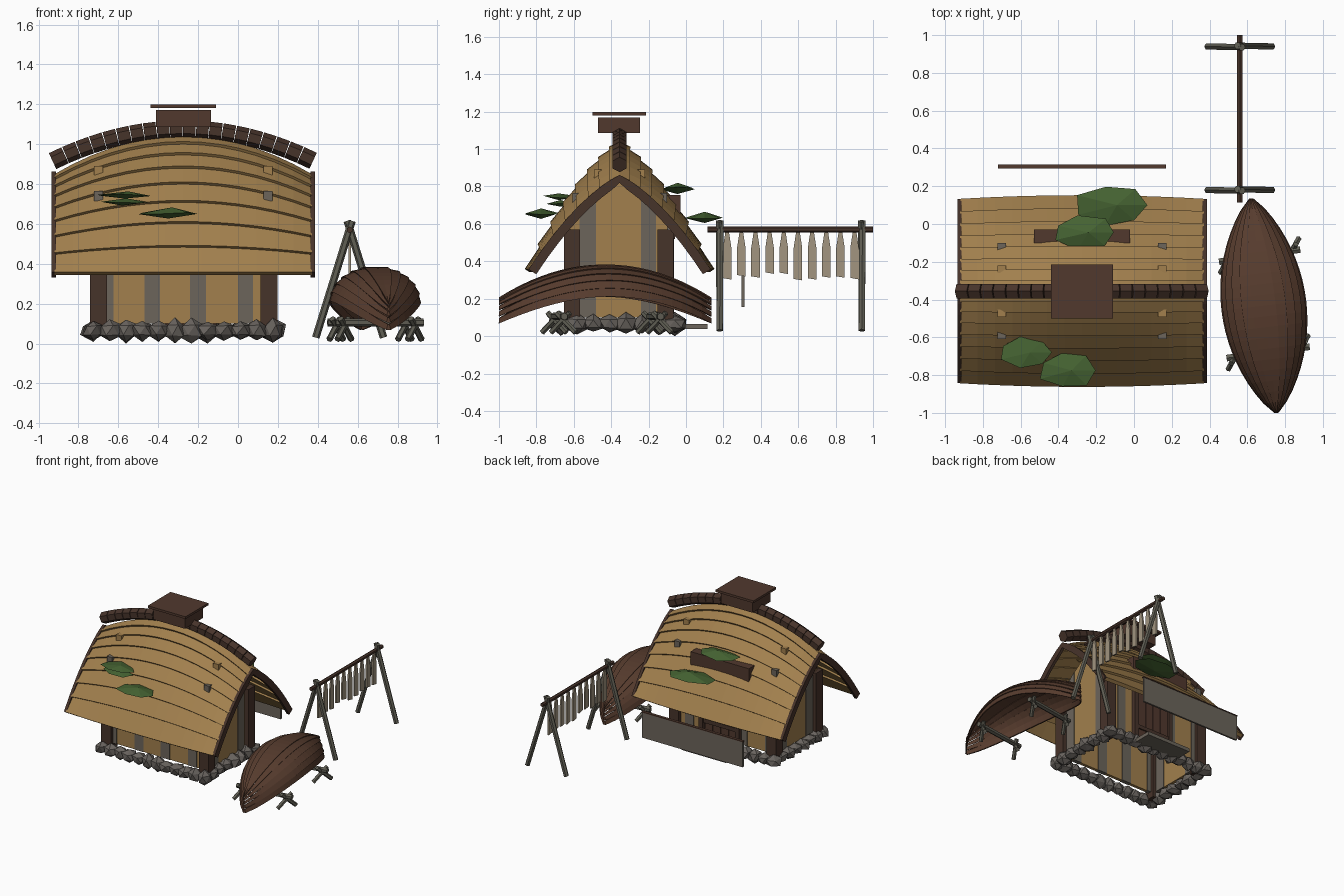
import bpy, bmesh, math, random
from mathutils import Vector

random.seed(4)
if "Cube" in bpy.data.objects:
    bpy.data.objects.remove(bpy.data.objects["Cube"])


def material(name, r, g, b):
    m = bpy.data.materials.new(name)
    m.use_nodes = True
    m.diffuse_color = (r, g, b, 1)
    m.node_tree.nodes["Principled BSDF"].inputs["Base Color"].default_value = (r, g, b, 1)
    return m


THATCH = material("golden wood", .36, .215, .075)
DARK = material("dark brown wood", .062, .033, .023)
BROWN = material("brown wood", .082, .04, .027)
HULL = material("hull brown", .095, .045, .027)
GREY = material("weathered grey wood", .15, .13, .105)
RACK = material("rack grey wood", .12, .115, .09)
STONE = material("stone", .14, .125, .112)
MOSS = material("moss green", .06, .125, .032)
FISH = material("dried fish", .36, .30, .215)


def finish(name, bm, mat):
    bmesh.ops.recalc_face_normals(bm, faces=bm.faces[:])
    mesh = bpy.data.meshes.new(name)
    bm.to_mesh(mesh)
    bm.free()
    mesh.materials.append(mat)
    ob = bpy.data.objects.new(name, mesh)
    bpy.context.collection.objects.link(ob)
    return ob


def loft(bm, rings):
    """Closed tube through equal rings of points, capped at both ends."""
    rows = [[bm.verts.new(p) for p in ring] for ring in rings]
    n = len(rows[0])
    for a, b in zip(rows, rows[1:]):
        for i in range(n):
            j = (i + 1) % n
            bm.faces.new((a[i], a[j], b[j], b[i]))
    bm.faces.new(rows[0])
    bm.faces.new(rows[-1])


def box(bm, x0, x1, y0, y1, z0, z1):
    loft(bm, [[(x, y0, z0), (x, y1, z0), (x, y1, z1), (x, y0, z1)] for x in (x0, x1)])


def beam(bm, a, b, r, sides=6):
    a, b = Vector(a), Vector(b)
    q = (b - a).to_track_quat('Z', 'Y')
    turns = [math.tau * (i + .5) / sides for i in range(sides)]
    loft(bm, [[p + q @ Vector((r * math.cos(t), r * math.sin(t), 0)) for t in turns] for p in (a, b)])


# Roof surface: r runs ridge to eave, u runs gable to gable
CX, CY, HALF = -.275, -.355, .645


def roof(u, r, side, lift=0.0):
    swell = 1 - u * u
    z = .35 + .5 * (1 - .55 * r - .45 * r * r) * (1 + .38 * swell)
    slope = Vector((.5 * (.55 + .9 * r), .475)).normalized()
    off = .475 * r * (1 + .04 * swell) + lift * slope.x
    return Vector((CX + HALF * u, CY + side * off, z + lift * slope.y))


# Lapped roof boards
for side, label in ((-1, "front"), (1, "back")):
    bm = bmesh.new()
    edges = [(k / 8) ** 1.12 for k in range(9)]
    for r0, r1 in zip(edges, edges[1:]):
        us = [-1 + i / 7 for i in range(15)]
        loft(bm, [[roof(u, r0, side, .0), roof(u, r1, side, .016),
                   roof(u, r1, side, -.012), roof(u, r0, side, -.025)] for u in us])
    finish("roof_boards_" + label, bm, THATCH)

# Barge boards along both gables
bm = bmesh.new()
for end in (-1, 1):
    for side in (-1, 1):
        rings = []
        for i in range(9):
            out, inn = roof(end, i / 8, side, .014), roof(end, i / 8, side, -.035)
            if i == 0:
                out.y = inn.y = CY
            step = Vector((end * .022, 0, 0))
            rings.append([out - step * .3, out + step * .7, inn + step * .7, inn - step * .3])
        loft(bm, rings)
finish("barge_boards", bm, DARK)

# Segmented ridge log
bm = bmesh.new()


def ridge(u):
    return Vector((CX + .655 * u, CY, 1.075 - .16 * u * u))


for i in range(20):
    u = -1 + i / 10
    beam(bm, ridge(u), ridge(u + .095), .044)
finish("ridge_log", bm, DARK)

# Smoke vent and its floating cover
bm = bmesh.new()
box(bm, -.41, -.135, -.47, -.245, 1.085, 1.17)
box(bm, -.44, -.11, -.5, -.215, 1.18, 1.198)
finish("smoke_vent", bm, BROWN)

# Beam over the back roof
bm = bmesh.new()
box(bm, -.53, -.02, -.1, -.03, .65, .755)
finish("back_roof_beam", bm, BROWN)

# Pegs poking through the roof
for r, mat, name in ((.24, THATCH, "upper_pegs"), (.48, GREY, "lower_pegs")):
    bm = bmesh.new()
    for side in (-1, 1):
        for x in (-.7, .15):
            p = roof((x - CX) / HALF, r, side)
            box(bm, x - .023, x + .023, p.y - .02, p.y + .02, p.z - .02, p.z + .03)
    finish(name, bm, mat)

# Moss clumps
bm = bmesh.new()
for x, y, z, rx, ry, h in ((-.11, .1, .635, .2, .115, .03), (-.26, -.045, .79, .17, .09, .03),
                           (-.57, -.68, .745, .14, .08, .018), (-.58, -.67, .71, .13, .08, .018),
                           (-.35, -.775, .655, .155, .1, .028)):
    ring = []
    for i in range(7):
        t, k = math.tau * i / 7, random.uniform(.85, 1.08)
        ring.append(bm.verts.new((x + rx * k * math.cos(t), y + ry * k * math.sin(t),
                                  z + random.uniform(-.008, .008))))
    poles = [bm.verts.new((x + .02, y, z + h)), bm.verts.new((x, y, z - h))]
    for i in range(7):
        for p in poles:
            bm.faces.new((ring[i], ring[(i + 1) % 7], p))
finish("moss_clumps", bm, MOSS)

# Plank walls: tan and grey boards around the hut
tan, grey = bmesh.new(), bmesh.new()
cuts = [-.7, -.665, -.625, -.47, -.39, -.24, -.16, 0, .075, .15]
for i, (x0, x1) in enumerate(zip(cuts, cuts[1:])):
    for y in (-.61, -.11):
        t = .004 if i % 2 else 0
        box(grey if i % 2 else tan, x0, x1, y - .012 - t, y + .012 + t, .1, .62)
cuts = [-.62, -.57, -.48, -.355, -.24, -.16, -.1]
for i, (y0, y1) in enumerate(zip(cuts, cuts[1:])):
    use, t = (grey, .016) if i in (1, 4) else (tan, .012)
    tops = [roof(1, abs(y - CY) / .475, 1).z - .01 for y in (y0, y1)]
    for x in (-.7, .15):
        loft(use, [[(p, y0, .1), (p, y1, .1), (p, y1, tops[1]), (p, y0, tops[0])]
                   for p in (x - t, x + t)])
finish("wall_boards", tan, THATCH)
finish("wall_grey_boards", grey, GREY)

# Corner posts
bm = bmesh.new()
for x in (-.7, .155):
    for y in (-.61, -.11):
        box(bm, x - .042, x + .042, y - .042, y + .042, .05, .57)
finish("corner_posts", bm, DARK)

# Back door, frame and step
bm = bmesh.new()
for i in range(4):
    x = -.385 + i * .07
    box(bm, x, x + .066, -.095, -.08, .08, .52)
finish("back_door", bm, BROWN)
bm = bmesh.new()
for x in (-.42, -.1):
    box(bm, x, x + .035, -.1, -.065, .06, .55)
box(bm, -.44, -.045, -.1, -.06, .52, .56)
box(bm, -.385, -.105, -.085, -.07, .2, .23)
finish("door_frame", bm, DARK)
bm = bmesh.new()
box(bm, -.43, -.04, -.04, .115, .038, .066)
finish("door_step", bm, GREY)

# Standing panel behind the hut, with a dark cap
bm = bmesh.new()
box(bm, -.715, .165, .298, .312, .155, .355)
finish("back_panel", bm, GREY)
bm = bmesh.new()
box(bm, -.72, .17, .294, .316, .355, .362)
finish("back_panel_cap", bm, BROWN)

# Foundation stones
bm = bmesh.new()
corners = [(-.725, -.67), (.175, -.67), (.175, -.06), (-.725, -.06)]
for k in range(4):
    a, b = Vector(corners[k]), Vector(corners[(k + 1) % 4])
    n = round((b - a).length / .085)
    for i in range(n):
        p = a.lerp(b, i / n)
        made = bmesh.ops.create_icosphere(bm, subdivisions=1, radius=1)["verts"]
        size = Vector([random.uniform(.052, .07) for _ in range(3)])
        for v in made:
            f = random.uniform(.82, 1.1)
            v.co = Vector((p.x + v.co.x * size.x * f, p.y + v.co.y * size.y * f,
                           max(0, .066 + v.co.z * size.z * f * .9)))
finish("foundation_stones", bm, STONE)

# Upturned boat of lapped strakes
centre, along, across = Vector((.6875, -.4325, 0)), Vector((.0675, -.5675, 0)), Vector((.993, .118, 0))


def hull(t, a, side, out):
    w = .215 * max(0, 1 - abs(t) ** 2) ** .85 + .004 + out
    keel, rim = .383 - .18 * t * t, .215 - .155 * t * t
    p = centre + along * t + across * side * w * math.sin(a)
    p.z = rim + (keel - rim + out) * math.cos(a)
    return p


bm = bmesh.new()
STRAKES = 6
for side in (-1, 1):
    for k in range(STRAKES):
        rings = []
        for i in range(21):
            t = -1 + i / 10
            a0 = math.pi / 2 * k / STRAKES
            a1 = a0 + math.pi / 2 / STRAKES * (1.08 - .3 * t ** 4)
            rings.append([hull(t, a0, side, 0), hull(t, a1, side, .007),
                          hull(t, a1, side, -.003), hull(t, a0, side, -.009)])
        loft(bm, rings)
finish("boat_hull", bm, HULL)

# Trestles under the boat
bm = bmesh.new()
for a, b in (((.45, -.2), (.88, -.135)), ((.49, -.71), (.93, -.65))):
    a, b = Vector((*a, .105)), Vector((*b, .105))
    beam(bm, a, b, .02)
    for f in (.1, .9):
        p = a.lerp(b, f)
        for s in (-1, 1):
            beam(bm, p + Vector((-.02 * s, -.035 * s, .02)), p + Vector((.035 * s, .065 * s, -.085)), .016)
finish("boat_trestles", bm, RACK)

# Drying rack: crossed legs, pole and hanging fish
bm = bmesh.new()
for y in (.18, .94):
    for s in (-1, 1):
        beam(bm, (.56 + s * .17, y, .03), (.56 - s * .012, y + s * .004, .615), .019)
finish("rack_legs", bm, RACK)
bm = bmesh.new()
beam(bm, (.56, .115, .57), (.56, 1, .57), .016)
finish("rack_pole", bm, DARK)
bm = bmesh.new()
for i in range(10):
    y, low = .22 + i * .0757, random.uniform(.285, .335)
    outline = [(-.01, .555), (.01, .555), (.023, .47), (.023, low), (-.023, low + .008), (-.023, .47)]
    loft(bm, [[(x, y + dy, z) for dy, z in outline] for x in (.554, .566)])
finish("hanging_fish", bm, FISH)
